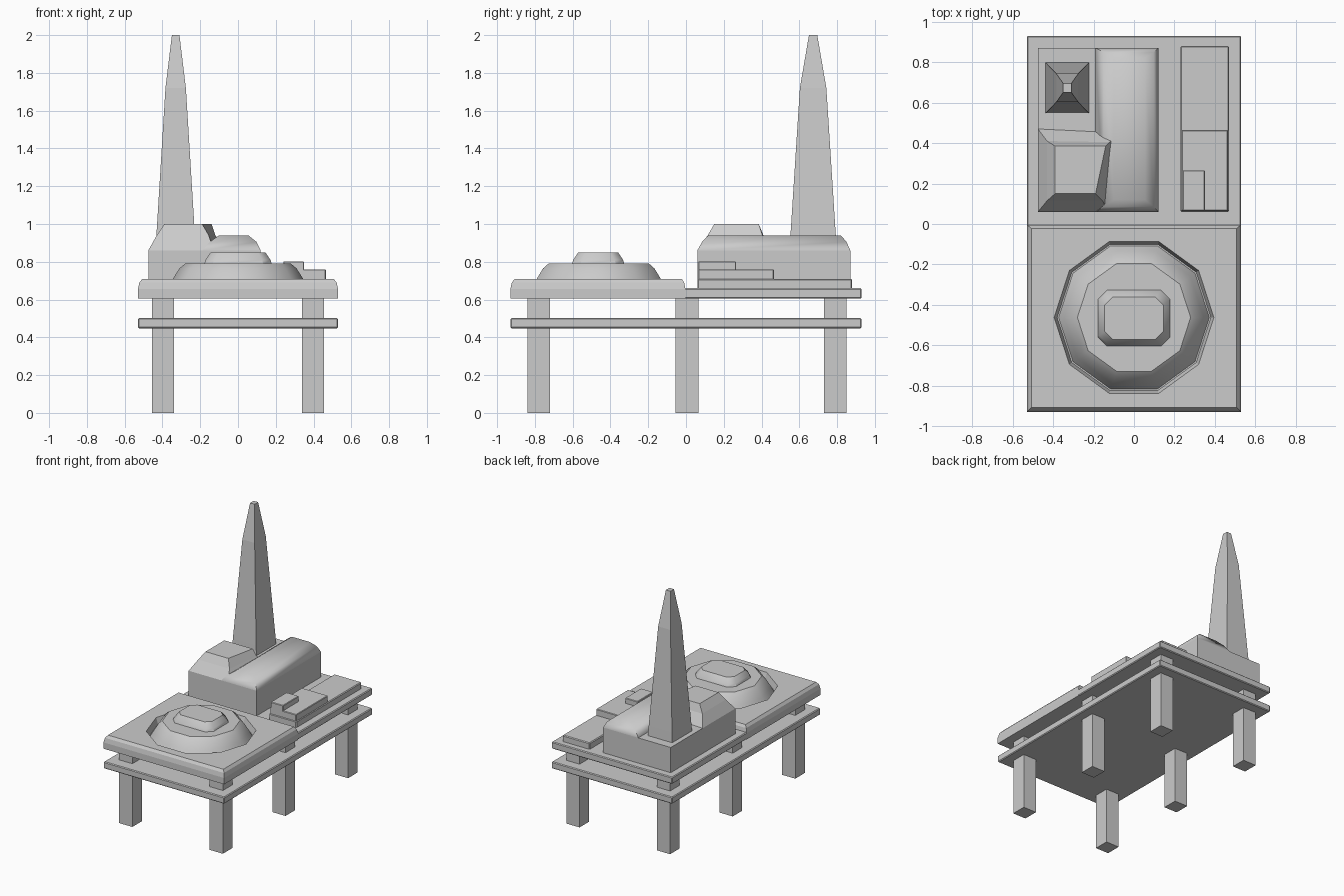
import bpy, bmesh
from math import cos, sin, pi, radians

if "Cube" in bpy.data.objects:
    bpy.data.objects.remove(bpy.data.objects["Cube"])


def loft(name, rings, bevel=0.0, smooth=None):
    """Solid skinned through rings of equal point count, bottom to top (counter-clockwise)."""
    bm = bmesh.new()
    vs = [[bm.verts.new(p) for p in r] for r in rings]
    n = len(rings[0])
    for a, b in zip(vs, vs[1:]):
        for i in range(n):
            j = (i + 1) % n
            bm.faces.new((a[i], a[j], b[j], b[i]))
    bm.faces.new(vs[0][::-1])
    bm.faces.new(vs[-1])
    me = bpy.data.meshes.new(name)
    bm.to_mesh(me)
    bm.free()
    ob = bpy.data.objects.new(name, me)
    bpy.context.collection.objects.link(ob)
    if bevel:
        m = ob.modifiers.new("edge", 'BEVEL')
        m.width, m.segments = bevel, 1
    if smooth:
        bpy.context.view_layer.objects.active = ob
        ob.select_set(True)
        bpy.ops.object.shade_smooth_by_angle(angle=radians(smooth))
        ob.select_set(False)
    return ob


def rect(x0, x1, y0, y1, z):
    return [(x0, y0, z), (x1, y0, z), (x1, y1, z), (x0, y1, z)]


def box(name, x0, x1, y0, y1, z0, z1, bevel=0.0):
    return loft(name, [rect(x0, x1, y0, y1, z0), rect(x0, x1, y0, y1, z1)], bevel)


def decagon(r, z, cy=-0.462):
    return [(r * cos(i * pi / 5), cy + r * sin(i * pi / 5), z) for i in range(10)]


def cut_rect(hx, hy, c, z, cy=-0.465):
    """Rectangle with clipped corners."""
    return [(x, cy + y, z) for x, y in (
        (-hx + c, -hy), (hx - c, -hy), (hx, -hy + c), (hx, hy - c),
        (hx - c, hy), (-hx + c, hy), (-hx, hy - c), (-hx, -hy + c))]


# Legs
for row, y in (("front", -0.78), ("middle", 0.005), ("back", 0.79)):
    for side, x in (("left", -0.3975), ("right", 0.3975)):
        box(f"{row}_{side}_leg", x - 0.058, x + 0.058, y - 0.06, y + 0.06, 0, 0.62)

# Shelf and rear deck
box("lower_shelf", -0.53, 0.53, -0.93, 0.93, 0.448, 0.502, 0.006)
box("rear_deck", -0.53, 0.53, -0.02, 0.93, 0.605, 0.66, 0.006)

# Raised front deck with a ten-sided moat
deck = loft("front_deck", [
    rect(-0.53, 0.53, -0.93, -0.003, 0.605),
    rect(-0.53, 0.53, -0.93, -0.003, 0.655),
    rect(-0.522, 0.522, -0.922, -0.01, 0.69),
    rect(-0.507, 0.507, -0.907, -0.022, 0.71)])
cutter = loft("moat_cutter", [decagon(0.38, 0.66), decagon(0.395, 0.71), decagon(0.395, 0.8)])
cutter.hide_render = True
cutter.hide_viewport = True
m = deck.modifiers.new("moat", 'BOOLEAN')
m.operation, m.object, m.solver = 'DIFFERENCE', cutter, 'EXACT'

# Mound and its crown
loft("mound", [decagon(0.378, 0.65), decagon(0.345, 0.71), decagon(0.31, 0.765),
               decagon(0.28, 0.79)], smooth=32)
loft("mound_crown", [cut_rect(0.18, 0.14, 0.045, 0.785), cut_rect(0.172, 0.132, 0.045, 0.81),
                     cut_rect(0.145, 0.105, 0.04, 0.85)], smooth=40)

# Hall: lower body, long ridge, raised front cap
box("hall_body", -0.475, 0.12, 0.06, 0.87, 0.65, 0.86)
loft("hall_ridge", [
    rect(-0.19, 0.12, 0.06, 0.87, 0.85),
    rect(-0.19, 0.12, 0.06, 0.87, 0.86),
    rect(-0.15, 0.098, 0.085, 0.85, 0.905),
    rect(-0.10, 0.055, 0.12, 0.82, 0.94)], smooth=62)
loft("hall_front_cap", [
    [(-0.475, 0.06, 0.85), (-0.13, 0.06, 0.85), (-0.06, 0.45, 0.85), (-0.475, 0.47, 0.85)],
    [(-0.475, 0.06, 0.86), (-0.13, 0.06, 0.86), (-0.06, 0.45, 0.86), (-0.475, 0.47, 0.86)],
    [(-0.43, 0.115, 0.94), (-0.155, 0.115, 0.94), (-0.12, 0.405, 0.94), (-0.43, 0.41, 0.94)],
    [(-0.39, 0.15, 1.0), (-0.19, 0.15, 1.0), (-0.14, 0.385, 1.0), (-0.39, 0.385, 1.0)]])

# Tapering tower
cx, cy = -0.33, 0.673
loft("tower", [rect(cx - hx, cx + hx, cy - hy, cy + hy, z) for z, hx, hy in (
    (0.70, 0.118, 0.134), (0.94, 0.102, 0.12), (1.72, 0.054, 0.07), (2.0, 0.02, 0.022))])

# Stepped strip on the right
box("strip_base", 0.23, 0.47, 0.06, 0.88, 0.65, 0.71, 0.006)
box("strip_step", 0.235, 0.465, 0.065, 0.465, 0.70, 0.76, 0.004)
box("strip_top", 0.24, 0.35, 0.065, 0.265, 0.75, 0.802, 0.004)
